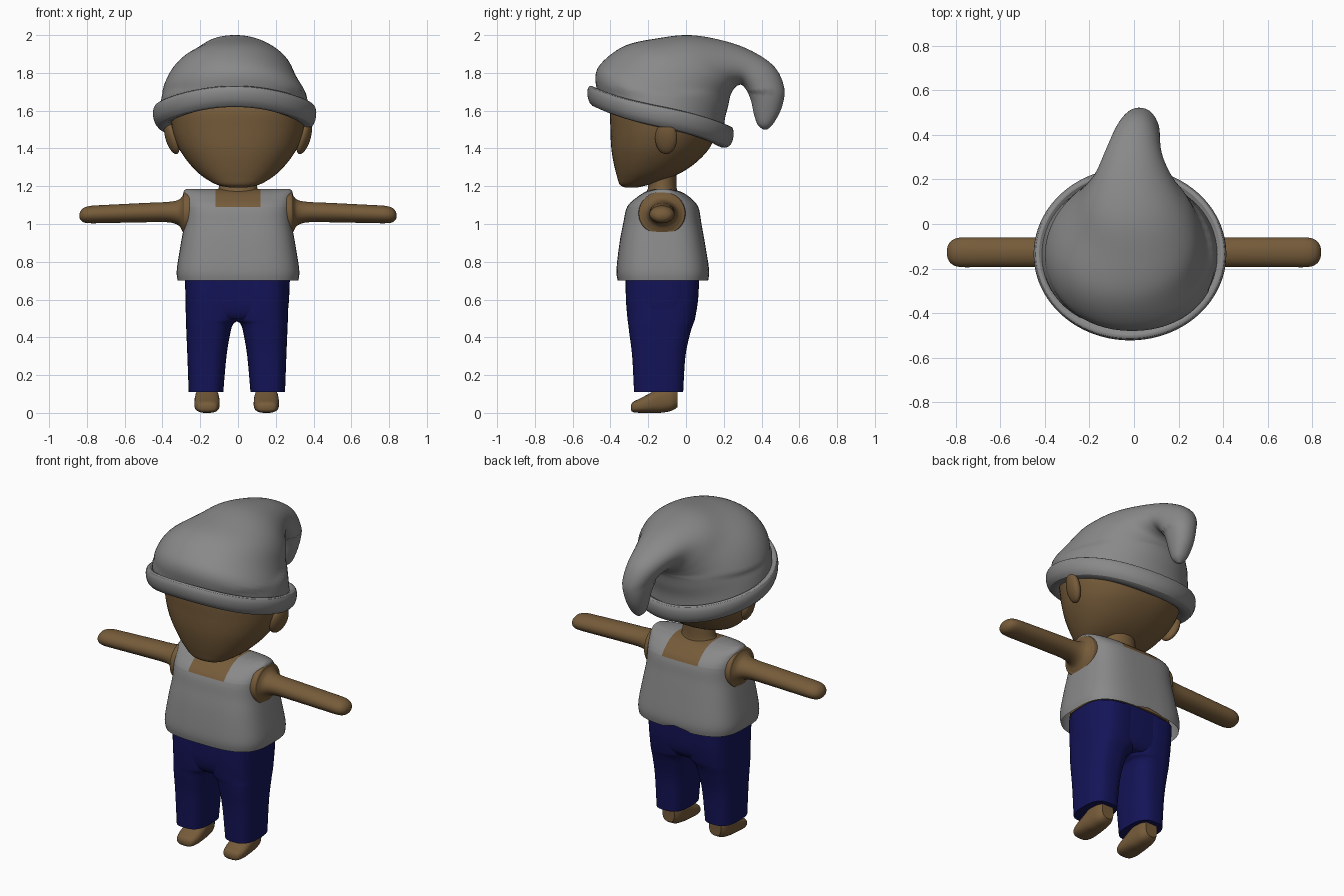
import bpy, bmesh, math
from mathutils import Vector

cube = bpy.data.objects.get("Cube")
if cube:
    bpy.data.objects.remove(cube, do_unlink=True)


def material(name, rgb):
    m = bpy.data.materials.new(name)
    m.use_nodes = True
    m.diffuse_color = (*rgb, 1)
    m.node_tree.nodes["Principled BSDF"].inputs["Base Color"].default_value = (*rgb, 1)
    return m


GREY = material("grey cloth", (0.25, 0.25, 0.25))
SKIN = material("brown skin", (0.18, 0.105, 0.042))
NAVY = material("navy cloth", (0.007, 0.007, 0.1))
parts = []


def finish(name, bm, *mats):
    bmesh.ops.recalc_face_normals(bm, faces=bm.faces)
    mesh = bpy.data.meshes.new(name)
    bm.to_mesh(mesh)
    bm.free()
    for m in mats:
        mesh.materials.append(m)
    obj = bpy.data.objects.new(name, mesh)
    bpy.context.collection.objects.link(obj)
    parts.append(obj)
    return obj


def catmull(a, b, c, d, t):
    return (b * 2 + (c - a) * t + (a * 2 - b * 5 + c * 4 - d) * t * t
            + (b * 3 - a - c * 3 + d) * t ** 3) / 2


def refine(rings, steps):
    """Smoothly add rings between the given (centre, u, v) rings."""
    out, last = [], len(rings) - 1
    for i in range(last):
        four = [rings[min(max(i + k, 0), last)] for k in (-1, 0, 1, 2)]
        for s in range(steps):
            out.append([catmull(*(r[j] for r in four), s / steps) for j in range(3)])
    return out + [rings[-1]]


def loft(rings, power=2.0, seg=48, steps=5, cap_start=True, cap_end=True):
    """Skin a row of superellipse rings."""
    bm = bmesh.new()
    rows = []
    for c, u, v in refine(rings, steps):
        row = []
        for k in range(seg):
            a = math.tau * k / seg
            p, q = math.cos(a), math.sin(a)
            p = math.copysign(abs(p) ** (2 / power), p)
            q = math.copysign(abs(q) ** (2 / power), q)
            row.append(bm.verts.new(c + u * p + v * q))
        rows.append(row)
    for r0, r1 in zip(rows, rows[1:]):
        for k in range(seg):
            n = (k + 1) % seg
            bm.faces.new((r0[k], r0[n], r1[n], r1[k]))
    if cap_start:
        bm.faces.new(rows[0])
    if cap_end:
        bm.faces.new(rows[-1])
    return bm


def level(z, rx, y0, y1, x=0):
    """Horizontal ring."""
    return Vector((x, (y0 + y1) / 2, z)), Vector((rx, 0, 0)), Vector((0, (y1 - y0) / 2, 0))


# Head and neck
head = [(1.193, .04, -.32, -.26), (1.207, .11, -.35, -.2), (1.25, .185, -.365, -.07),
        (1.3, .24, -.378, .02), (1.36, .288, -.39, .09), (1.42, .322, -.397, .135),
        (1.5, .348, -.4, .165), (1.6, .355, -.4, .15), (1.66, .33, -.37, .09)]
finish("head", loft([level(*r) for r in head], 2.2), SKIN)
neck = [(1.08, .15, -.25, .0), (1.16, .12, -.215, -.04), (1.2, .1, -.2, -.05), (1.3, .09, -.2, -.05)]
finish("neck", loft([level(*r) for r in neck]), SKIN)

# Shirt with a square neckline cut into front and back
shirt = [(.7, .32, -.362, .118), (.76, .324, -.368, .122), (.9, .302, -.352, .1),
         (1, .285, -.333, .082), (1.09, .282, -.312, .065), (1.14, .285, -.262, .022),
         (1.17, .288, -.215, -.025), (1.185, .275, -.165, -.08)]
bm = loft([level(*r) for r in shirt], 3.2, seg=64, cap_start=False)
for co, no in (((.12, 0, 0), (1, 0, 0)), ((-.12, 0, 0), (1, 0, 0)), ((0, 0, 1.09), (0, 0, 1))):
    bmesh.ops.bisect_plane(bm, geom=bm.verts[:] + bm.edges[:] + bm.faces[:],
                           plane_co=co, plane_no=no)
for f in bm.faces:
    c = f.calc_center_median()
    f.material_index = int(abs(c.x) < .12 and c.z > 1.09)
for v in bm.verts:  # small notch in the back hem
    if v.co.y > 0:
        v.co.z = max(v.co.z, .7 + .04 * (1 - abs(v.co.x + .03) / .06))
finish("shirt", bm, GREY, SKIN)
waist = [(.73, .28, -.325, .08), (.95, .26, -.3, .05)]
finish("waist", loft([level(*r) for r in waist], 3), SKIN)

# Trouser seat
seat = [(.497, .25, -.285, .025), (.53, .262, -.305, .05), (.6, .27, -.317, .063), (.75, .276, -.32, .07)]
finish("trouser_seat", loft([level(*r) for r in seat], 3), NAVY)

arm = [(.25, .125, .118, 1.056), (.285, .122, .114, 1.056), (.293, .105, .095, 1.055),
       (.315, .08, .068, 1.06), (.37, .068, .054, 1.063), (.5, .067, .051, 1.06),
       (.7, .067, .048, 1.053), (.78, .066, .046, 1.05), (.815, .055, .039, 1.047),
       (.833, .035, .024, 1.045), (.84, .01, .008, 1.045)]
leg = [(.11, .072, .255, -.275, -.015), (.3, .055, .262, -.285, -.003),
       (.42, .035, .267, -.3, .022), (.47, .02, .269, -.306, .038), (.5, -.01, .27, -.31, .048),
       (.6, -.02, .272, -.318, .064), (.72, -.02, .275, -.32, .07)]
foot = [(-.292, .025, .015, .04), (-.28, .052, .004, .058), (-.24, .065, 0, .078),
        (-.19, .067, 0, .105), (-.14, .064, 0, .135), (-.08, .058, .01, .14), (-.045, .04, .03, .13)]

for side, s in (("left", 1), ("right", -1)):
    # Arm with a flared shoulder filling the armhole
    rings = [(Vector((s * x, -.127, z)), Vector((0, ry, 0)), Vector((0, 0, rz))) for x, ry, rz, z in arm]
    finish(side + "_arm", loft(rings, seg=32), SKIN)
    # Trouser leg
    rings = [level(z, (b - a) / 2, y0, y1, s * (a + b) / 2 - .006) for z, a, b, y0, y1 in leg]
    finish(side + "_trouser_leg", loft(rings, 2.8), NAVY)
    # Foot
    rings = [(Vector((s * .157 - .007, y, (z0 + z1) / 2)), Vector((rx, 0, 0)), Vector((0, 0, (z1 - z0) / 2)))
             for y, rx, z0, z1 in foot]
    finish(side + "_foot", loft(rings, 2.6, seg=32), SKIN)
    # Ear
    bm = bmesh.new()
    bmesh.ops.create_uvsphere(bm, u_segments=24, v_segments=16, radius=1)
    for v in bm.verts:
        x, y, z = v.co
        v.co = (s * (.35 + x * .035 + z * .022), -.105 + y * .055 + x * .02, 1.455 + z * .085)
    finish(side + "_ear", bm, SKIN)

# Cap: rings between an outer and an inner point, bending back and down to the tip
cap = [(-.46, 1.66, .2, 1.46, .4, -.02), (-.48, 1.78, .205, 1.55, .385, -.02),
       (-.44, 1.86, .222, 1.62, .355, -.02), (-.32, 1.945, .235, 1.68, .31, -.02),
       (-.15, 1.983, .25, 1.71, .26, -.02), (.02, 2, .262, 1.725, .21, -.02),
       (.2, 1.97, .278, 1.735, .16, -.01), (.35, 1.915, .297, 1.735, .125, 0),
       (.47, 1.83, .322, 1.705, .1, .015), (.52, 1.72, .345, 1.65, .08, .025),
       (.508, 1.62, .36, 1.58, .062, .025), (.465, 1.535, .38, 1.525, .04, .025),
       (.43, 1.5, .41, 1.5, .01, .025)]
rings = [(Vector((cx, (ay + by) / 2, (az + bz) / 2)), Vector((rx, 0, 0)),
          Vector((0, (ay - by) / 2, (az - bz) / 2))) for ay, az, by, bz, rx, cx in cap]
bm = loft(rings, 2.1, seg=64, steps=6)
for v in bm.verts:  # soft cloth folds running to the tip
    x, y, z = v.co
    if z > 1.7:
        v.co.x += .012 * math.sin(9 * y + 14 * z)
finish("cap", bm, GREY)

# Turned-up cuff, sloping down to the back
section = [(-.12, .035), (-.06, .002), (-.02, .008), (.0, .045), (.005, .09),
           (-.004, .118), (-.022, .122), (-.04, .1), (-.09, .095)]
bm = bmesh.new()
rows = []
for k in range(96):
    a = math.tau * k / 96
    c, t = math.cos(a), math.sin(a)
    base = 1.505 - .1 * t + .008 * math.sin(3 * a)
    rows.append([bm.verts.new((-.018 + c * (.43 + r), -.135 + t * (.385 + r), base + h))
                 for r, h in section])
for k, row in enumerate(rows):
    nxt = rows[(k + 1) % len(rows)]
    for j in range(len(section)):
        i = (j + 1) % len(section)
        bm.faces.new((row[j], nxt[j], nxt[i], row[i]))
cuff = finish("cap_cuff", bm, GREY)
cuff.modifiers.new("Smooth", 'SUBSURF').levels = 1

# Smooth shading with crisp hems
bpy.ops.object.select_all(action='DESELECT')
for obj in parts:
    obj.select_set(True)
bpy.context.view_layer.objects.active = parts[0]
bpy.ops.object.shade_smooth_by_angle(angle=math.radians(50))
